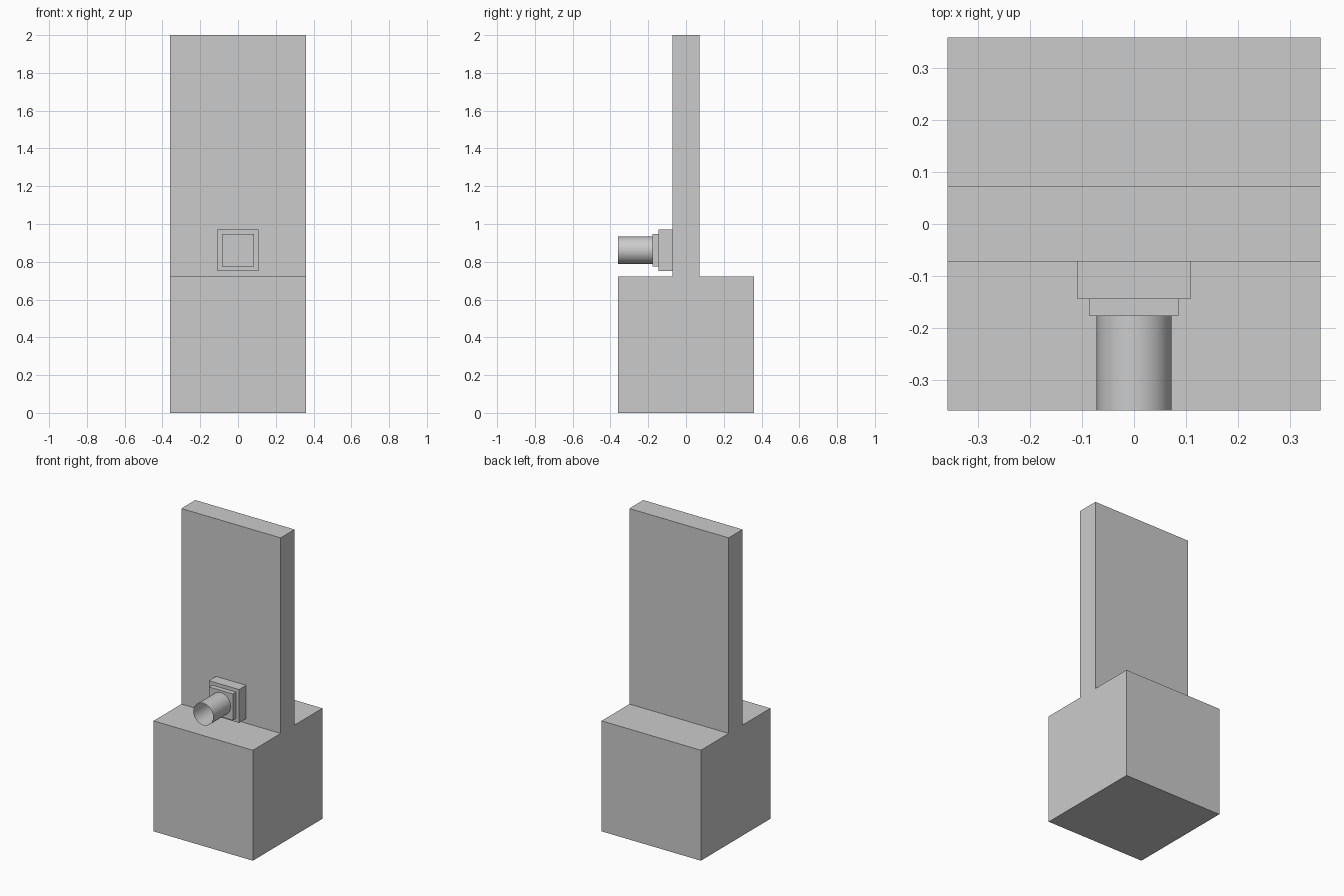
import bpy, bmesh, math
from mathutils import Matrix

if "Cube" in bpy.data.objects:
    bpy.data.objects.remove(bpy.data.objects["Cube"])

H = 0.359      # half width of the body
T = 0.072      # half thickness of the upright slab
BASE = 0.722   # height of the base block
CZ = 0.861     # height of the spout axis


def finish(bm, name):
    bmesh.ops.recalc_face_normals(bm, faces=bm.faces)
    mesh = bpy.data.meshes.new(name)
    bm.to_mesh(mesh)
    bm.free()
    obj = bpy.data.objects.new(name, mesh)
    bpy.context.collection.objects.link(obj)
    return obj


def box(name, half, y0, y1):
    # square plate centred on the spout axis
    bm = bmesh.new()
    bmesh.ops.create_cube(bm, size=1, matrix=Matrix.Translation((0, (y0 + y1) / 2, CZ))
                          @ Matrix.Diagonal((2 * half, y1 - y0, 2 * half, 1)))
    return finish(bm, name)


# Body: base block and upright slab as one extruded profile
half_profile = [(H, 0), (H, BASE), (T, BASE), (T, 2)]
profile = half_profile + [(-y, z) for y, z in reversed(half_profile)]
bm = bmesh.new()
face = bm.faces.new([bm.verts.new((-H, y, z)) for y, z in profile])
ext = bmesh.ops.extrude_face_region(bm, geom=[face], use_keep_orig=True)
bmesh.ops.translate(bm, vec=(2 * H, 0, 0),
                    verts=[g for g in ext["geom"] if isinstance(g, bmesh.types.BMVert)])
finish(bm, "body")

# Stepped mounting plates
box("back_plate", 0.109, -0.145, -T)
box("front_plate", 0.086, -0.177, -0.145)

# Open thin-walled spout
bm = bmesh.new()
bmesh.ops.create_cone(bm, cap_ends=False, segments=32, radius1=T, radius2=T, depth=H - 0.177,
                      matrix=Matrix.Translation((0, -(H + 0.177) / 2, CZ))
                      @ Matrix.Rotation(math.pi / 2, 4, 'X'))
spout = finish(bm, "spout")
for p in spout.data.polygons:
    p.use_smooth = True
